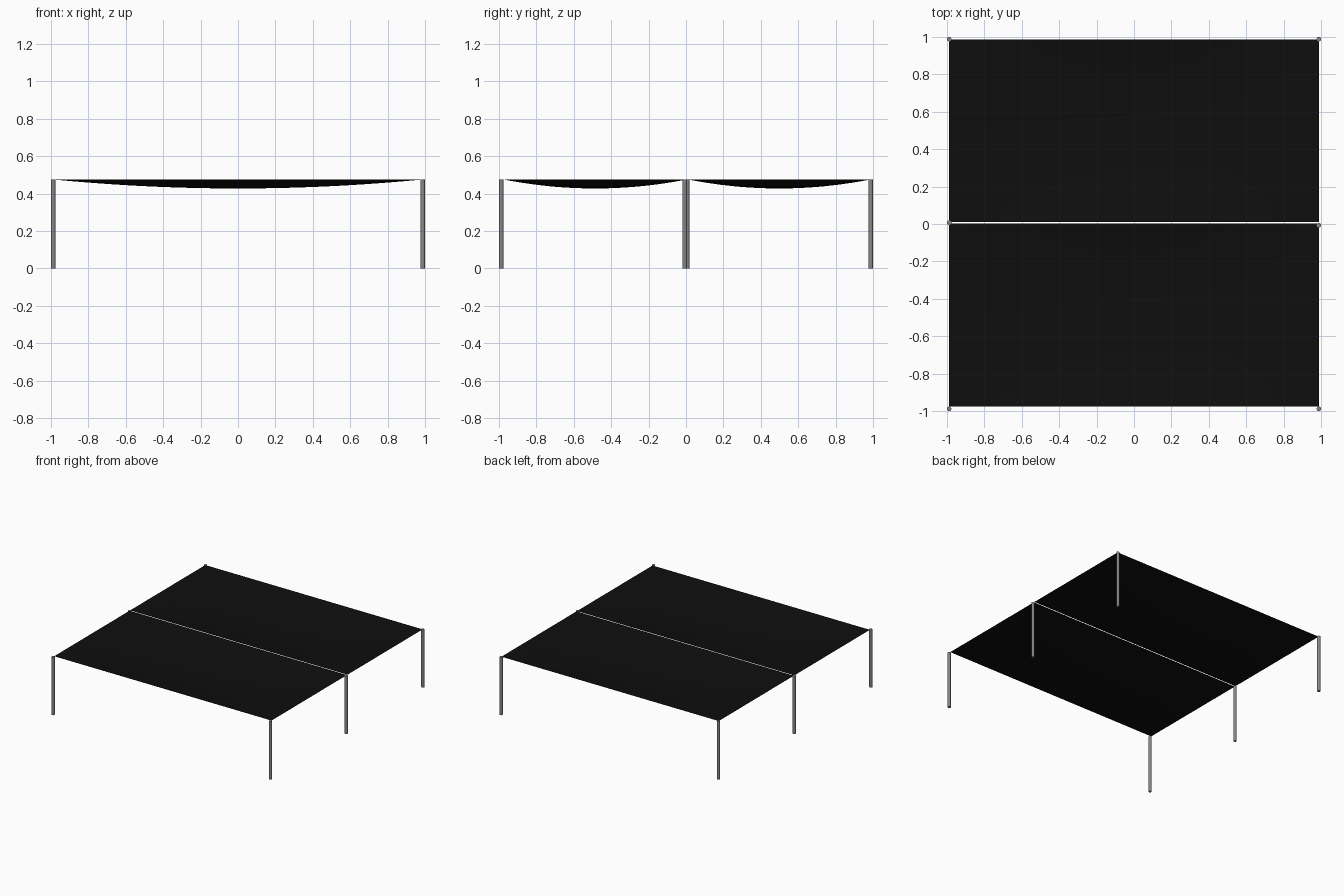
import bpy, bmesh

if "Cube" in bpy.data.objects:
    bpy.data.objects.remove(bpy.data.objects["Cube"])

def material(name, rgb):
    m = bpy.data.materials.new(name)
    m.diffuse_color = (*rgb, 1)
    m.use_nodes = True
    m.node_tree.nodes["Principled BSDF"].inputs["Base Color"].default_value = m.diffuse_color
    return m

black = material("black fabric", (0.0045, 0.0045, 0.0045))
grey = material("grey metal", (0.24, 0.24, 0.24))

HEIGHT = 0.476
POST_R = 0.012
EDGE = 0.988
SAG = 0.048

# Six slim posts; the middle pair is slightly staggered
posts = {
    "front_left_post": (-EDGE, -EDGE), "front_right_post": (EDGE, -EDGE),
    "middle_left_post": (-EDGE, 0.007), "middle_right_post": (EDGE, -0.007),
    "back_left_post": (-EDGE, EDGE), "back_right_post": (EDGE, EDGE),
}
for name, (x, y) in posts.items():
    bpy.ops.mesh.primitive_cylinder_add(vertices=12, radius=POST_R, depth=HEIGHT,
                                        location=(x, y, HEIGHT / 2))
    ob = bpy.context.object
    ob.name = name
    ob.data.materials.append(grey)
    bpy.ops.object.shade_smooth_by_angle()

# Two fabric sheets, straight at the edges and sagging in the middle
def sheet(name, y0, y1):
    bm = bmesh.new()
    bmesh.ops.create_grid(bm, x_segments=24, y_segments=24, size=1)
    for v in bm.verts:
        u, w = v.co.x, v.co.y
        v.co = (u * EDGE, (y0 + y1) / 2 + w * (y1 - y0) / 2,
                HEIGHT - 0.001 - SAG * (1 - u * u) * (1 - w * w))
    for f in bm.faces:
        f.smooth = True
    me = bpy.data.meshes.new(name)
    bm.to_mesh(me)
    bm.free()
    me.materials.append(black)
    bpy.context.collection.objects.link(bpy.data.objects.new(name, me))

sheet("front_fabric_sheet", -0.976, 0.004)
sheet("back_fabric_sheet", 0.011, 0.986)
